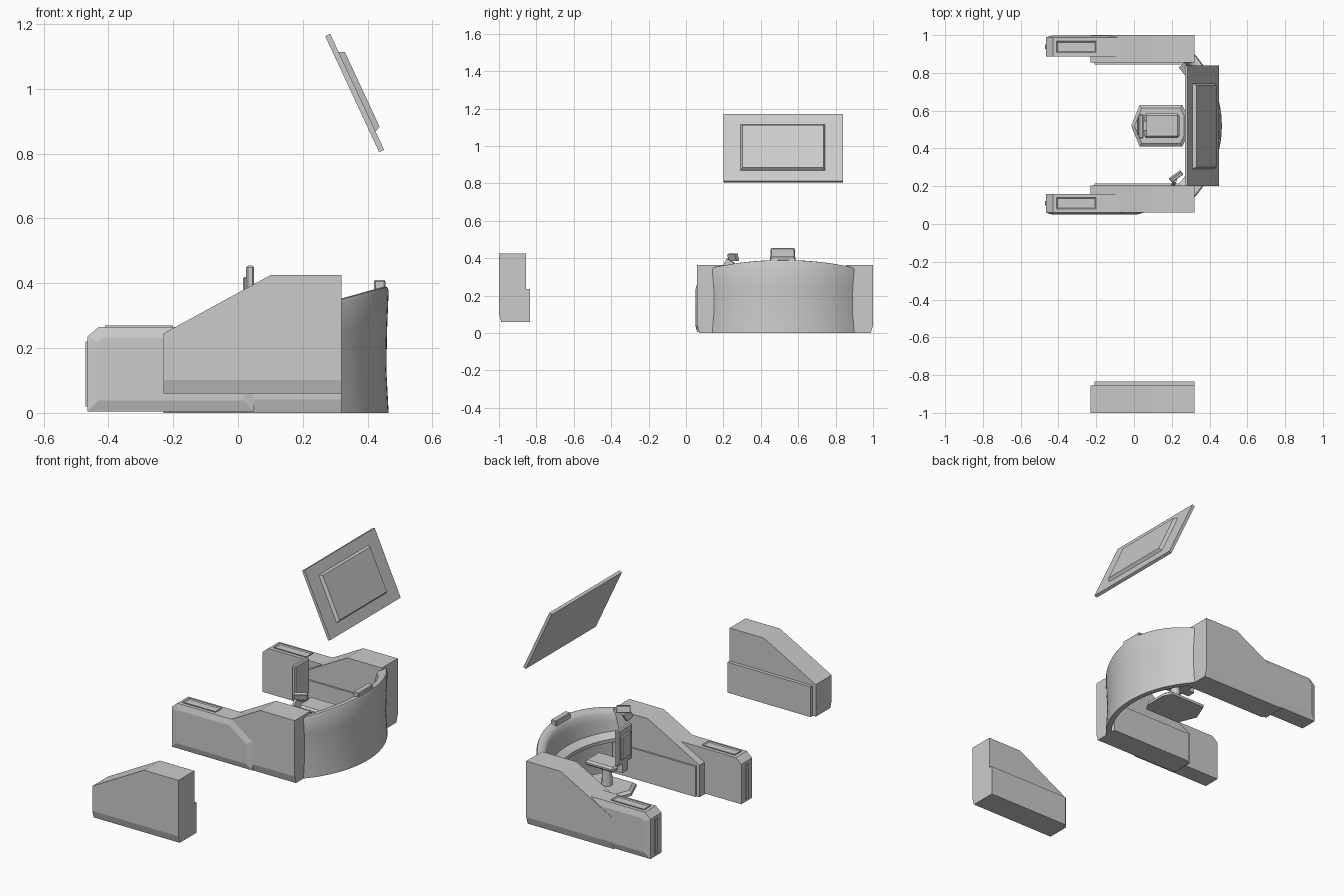
import bpy, bmesh, math
from mathutils import Vector, Matrix

if "Cube" in bpy.data.objects:
    bpy.data.objects.remove(bpy.data.objects["Cube"])


def finish(name, bm):
    bmesh.ops.recalc_face_normals(bm, faces=bm.faces)
    me = bpy.data.meshes.new(name)
    bm.to_mesh(me)
    bm.free()
    ob = bpy.data.objects.new(name, me)
    bpy.context.collection.objects.link(ob)
    return ob


def prism(name, pts, a, b, axis="y", edit=None):
    """Extrude an outline: xz outline along y, or xy outline along z."""
    bm = bmesh.new()
    place = (lambda p, t: (p[0], t, p[1])) if axis == "y" else (lambda p, t: (p[0], p[1], t))
    v0 = [bm.verts.new(place(p, a)) for p in pts]
    v1 = [bm.verts.new(place(p, b)) for p in pts]
    bm.faces.new(v0)
    bm.faces.new(v1[::-1])
    for i in range(len(pts)):
        j = (i + 1) % len(pts)
        bm.faces.new((v0[i], v0[j], v1[j], v1[i]))
    bmesh.ops.recalc_face_normals(bm, faces=bm.faces)
    bm.normal_update()
    if edit:
        edit(bm)
    return finish(name, bm)


def inset(bm, normal, width, depth):
    """Inset the largest face looking along normal and push it by depth."""
    n = Vector(normal)
    f = max((f for f in bm.faces if f.normal.dot(n) > 0.99), key=lambda f: f.calc_area())
    bmesh.ops.inset_region(bm, faces=[f], thickness=width, depth=depth, use_even_offset=True)
    bm.normal_update()


def box(name, lo, hi, bevel=0.0, rot=None):
    bm = bmesh.new()
    lo, hi = Vector(lo), Vector(hi)
    bmesh.ops.create_cube(bm, size=1, matrix=Matrix.Diagonal((*(hi - lo), 1)))
    if bevel:
        bmesh.ops.bevel(bm, geom=bm.edges[:], offset=bevel, segments=1, affect="EDGES")
    ob = finish(name, bm)
    ob.location = (lo + hi) / 2
    if rot:
        ob.rotation_euler = rot
    return ob


def console(name, y, s, z):
    """Side console: outer face at y, inner side towards s."""
    pts = [(-.23, 0), (.32, 0), (.32, .365), (.10, .365), (-.23, .185)]

    def taper(bm):
        # tucked-in lower edge of the outer face
        bmesh.ops.bisect_plane(bm, geom=bm.verts[:] + bm.edges[:] + bm.faces[:],
                               plane_co=(0, 0, z + .042), plane_no=(0, 0, 1))
        for v in bm.verts:
            if v.co.z < z + .01 and abs(v.co.y - y) < .001:
                v.co.y += s * .012
    prism(name + "_body", [(a, b + z) for a, b in pts], y, y + s * .145, edit=taper)
    low = [(-.21, 0), (.32, 0), (.32, .175), (-.21, .175)]
    prism(name + "_inner_plate", [(a, b + z) for a, b in low], y + s * .14, y + s * .165 if z else y + s * .155)


# Three side consoles, one standing apart
console("right_console", .06, 1, 0)
console("left_console", 1.0, -1, 0)
console("spare_console", -1.0, 1, .06)

# Lower armrest extensions with bulged outer face and recessed top panel
for side, y, s in (("right", .06, 1), ("left", .988, -1)):
    arm = [(-.465, .005), (.05, .005), (.05, .17), (-.08, .265), (-.43, .265), (-.465, .235)]

    def detail(bm, s=s):
        inset(bm, (0, -s, 0), .033, .01)
    prism(side + "_arm", arm, y, y + s * .1, edit=detail)
    ys = sorted((y + s * .02, y + s * .08))
    bm_frame = prism(side + "_arm_top_panel", [(-.41, .26), (-.2, .26), (-.2, .27), (-.41, .27)],
                     ys[0], ys[1], edit=lambda bm: inset(bm, (0, 0, 1), .007, -.006))
    # ribs on the rear end
    yc = y + s * .05
    box(side + "_arm_end_rib", (-.47, yc - .012, .02), (-.46, yc + .012, .22))

# Curved front desk: cross-section swept round an arc, rim rising to the middle
C, R, HALF, N = Vector((-.105, .52, 0)), .57, math.radians(42), 28
section = [(.57, 0, 0), (.563, .13, 0), (.565, .25, 0), (.57, -.012, 1), (.565, -.001, 1), (.555, 0, 1),
           (.53, -.008, 1), (.518, -.022, 1), (.51, -.06, 1), (.50, .25, 0), (.46, .225, 0), (.46, .205, 0),
           (.535, .18, 0), (.54, 0, 0)]
bm = bmesh.new()
rings = []
for i in range(N + 1):
    a = -HALF + 2 * HALF * i / N
    top = .39 - .276 * R * (1 - math.cos(a))
    rings.append([bm.verts.new((C.x + r * math.cos(a), C.y + r * math.sin(a), z + top * t))
                  for r, z, t in section])
for p, q in zip(rings, rings[1:]):
    for k in range(len(section)):
        m = (k + 1) % len(section)
        bm.faces.new((p[k], q[k], q[m], p[m]))
bm.faces.new(rings[0])
bm.faces.new(rings[-1][::-1])
desk = finish("curved_desk", bm)
bpy.context.view_layer.objects.active = desk
desk.select_set(True)
bpy.ops.object.shade_smooth_by_angle(angle=math.radians(35))
desk.select_set(False)

# Block on the rim and small tilted display on a stalk
box("rim_block", (.42, .45, .375), (.455, .585, .41), .004)
box("small_display", (.185, .242, .385), (.26, .262, .425), .003, (math.radians(15), 0, math.radians(35)))
box("display_stalk", (.205, .205, .34), (.225, .25, .39), 0, (math.radians(-30), 0, math.radians(-20)))

# Chair: bevelled platform, pedestal, cushion, backrest
outline = [(-.015, .52), (.03, .41), (.255, .41), (.28, .46), (.28, .58), (.255, .63), (.03, .63)]
prism("chair_platform", outline, .07, .085, "z", lambda bm: inset(bm, (0, 0, 1), .016, .012))
bm = bmesh.new()
bmesh.ops.create_cone(bm, cap_ends=True, segments=12, radius1=.03, radius2=.024, depth=.13,
                      matrix=Matrix.Translation((.14, .52, .155)))
finish("chair_pedestal", bm)
box("chair_cushion", (.055, .455, .205), (.24, .585, .235), .01)
box("chair_back", (.025, .452, .25), (.05, .583, .455), .006)
box("chair_back_plate", (.015, .475, .28), (.03, .56, .42), .005)
box("chair_back_bracket", (.025, .495, .2), (.07, .545, .26))

# Overhead screen, leaning over the chair, with tapered rear housing
tilt = (0, math.atan2(-.165, .355), 0)
box("screen_panel", (.3515, .2, .79), (.3685, .84, 1.185), 0, tilt)
bm = bmesh.new()
bmesh.ops.create_cube(bm, size=1, matrix=Matrix.Translation((.0155, 0, 0)) @ Matrix.Diagonal((.021, .455, .275, 1)))
for v in bm.verts:
    if v.co.x > .02:
        v.co.y *= .95
        v.co.z *= .92
housing = finish("screen_housing", bm)
housing.location = (.36, .518, .9875)
housing.rotation_euler = tilt
